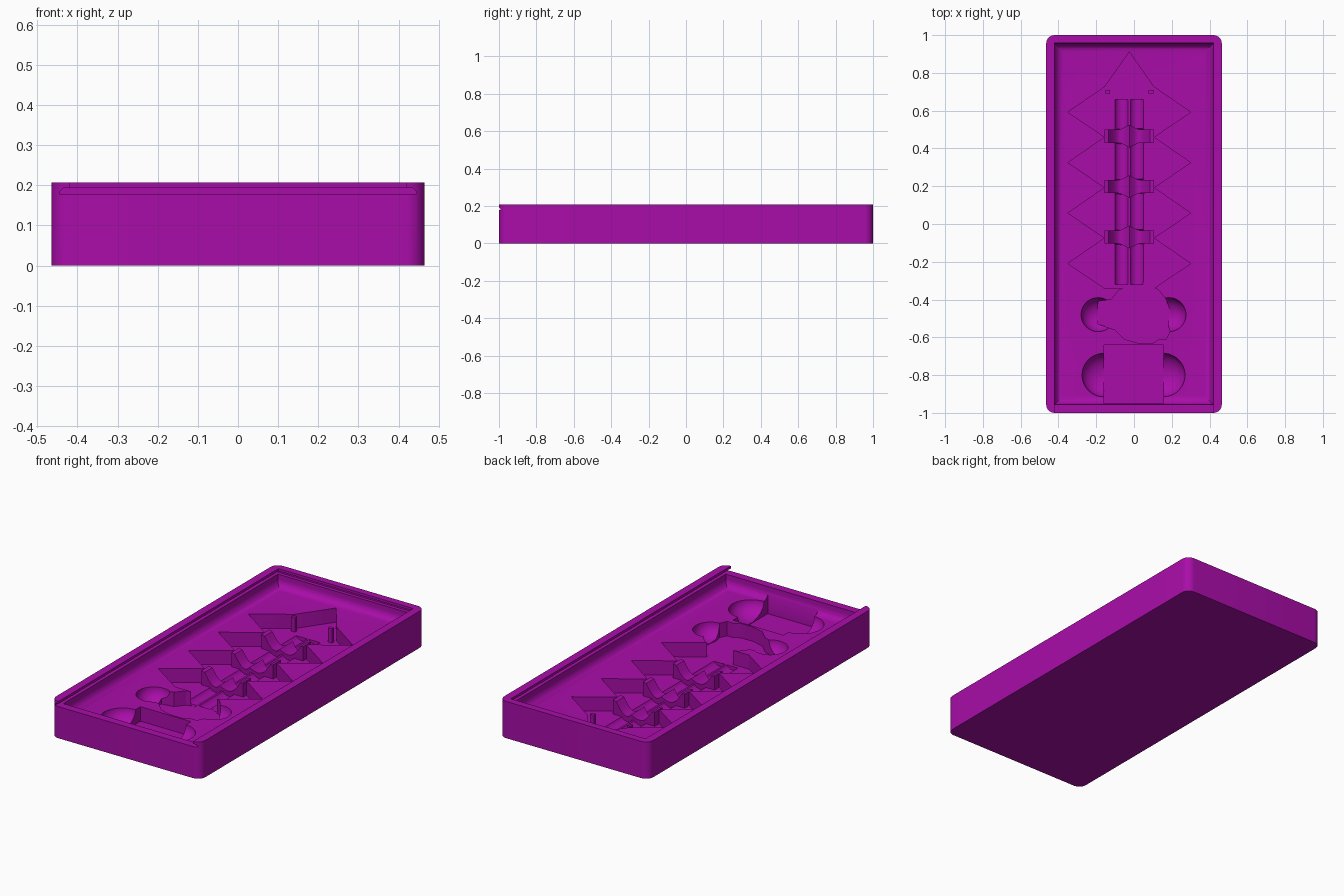
import bpy, bmesh
from math import sin, cos, pi, radians

if "Cube" in bpy.data.objects:
    bpy.data.objects.remove(bpy.data.objects["Cube"])

mat = bpy.data.materials.new("magenta plastic")
mat.use_nodes = True
colour = (0.40, 0.004, 0.40, 1)
mat.diffuse_color = colour
mat.node_tree.nodes["Principled BSDF"].inputs["Base Color"].default_value = colour

FLOOR, BED = 0.11, 0.03      # tray floor and bottom of the pockets
AXIS = -0.025                # centre line of the star pockets
PITCH = 0.267


def loft(name, rings):
    """Closed solid through equal-length rings of points."""
    bm = bmesh.new()
    loops = [[bm.verts.new(p) for p in ring] for ring in rings]
    n = len(loops[0])
    bm.faces.new(loops[0])
    bm.faces.new(loops[-1])
    for a, b in zip(loops, loops[1:]):
        for i in range(n):
            j = (i + 1) % n
            bm.faces.new((a[i], a[j], b[j], b[i]))
    bmesh.ops.recalc_face_normals(bm, faces=bm.faces)
    mesh = bpy.data.meshes.new(name)
    bm.to_mesh(mesh)
    bm.free()
    obj = bpy.data.objects.new(name, mesh)
    bpy.context.collection.objects.link(obj)
    mesh.materials.append(mat)
    return obj


def prism(name, outline, z0, z1):
    return loft(name, [[(x, y, z) for x, y in outline] for z in (z0, z1)])


def prism_y(name, outline, y0, y1):
    return loft(name, [[(x, y, z) for x, z in outline] for y in (y0, y1)])


def rect(x0, x1, y0, y1):
    return [(x0, y0), (x1, y0), (x1, y1), (x0, y1)]


def ellipsoid(x, y, r, depth):
    bpy.ops.mesh.primitive_uv_sphere_add(segments=48, ring_count=24, radius=r,
                                         location=(x, y, FLOOR))
    obj = bpy.context.object
    obj.scale.z = depth / r
    obj.data.materials.append(mat)
    return obj


def activate(obj):
    bpy.ops.object.select_all(action='DESELECT')
    obj.select_set(True)
    bpy.context.view_layer.objects.active = obj


def cut(cutter):
    mod = tray.modifiers.new("cut", 'BOOLEAN')
    mod.operation, mod.solver, mod.object = 'DIFFERENCE', 'EXACT', cutter
    activate(tray)
    bpy.ops.object.modifier_apply(modifier=mod.name)
    bpy.data.objects.remove(cutter)


# Tray body with rounded vertical corners
W, L, R = 0.465, 1.0, 0.045
outline = []
for k, (sx, sy) in enumerate([(1, 1), (-1, 1), (-1, -1), (1, -1)]):
    for i in range(9):
        a = (k + i / 8) * pi / 2
        outline.append((sx * (W - R) + R * cos(a), sy * (L - R) + R * sin(a)))
tray = prism("tray", outline, 0, 0.207)

# Main recess with a rounded foot around the floor
rings = []
for i in range(9):
    a = i / 8 * pi / 2
    inset = 0.045 * (1 - sin(a))
    z = FLOOR + 0.045 * (1 - cos(a))
    rings.append([(x, y, z) for x, y in
                  rect(-0.42 + inset, 0.42 - inset, -0.955 + inset, 0.955 - inset)])
rings.append([(x, y, 0.185) for x, y, z in rings[-1]])
cut(loft("recess", rings))

# Lid slide: undercut groove and the narrower opening above, open at the front
cut(prism_y("groove", [(-0.445, 0.178), (0.445, 0.178), (0.445, 0.184),
                       (0.435, 0.193), (-0.435, 0.193), (-0.445, 0.184)], -1.1, 0.975))
cut(prism("opening", rect(-0.42, 0.42, -1.1, 0.96), 0.183, 0.3))

# Star pockets: stacked side points with one point at the back
left, right = [], []
for row in range(4):
    y = 0.592 - row * PITCH
    for dx, dy in ((0.13, 0.134), (0.325, 0), (0.13, -0.132)):
        right.append((AXIS + dx, y + dy))
        left.append((AXIS - dx, y + dy))
cut(prism("star_pocket", [(AXIS, 0.91)] + right + left[::-1], BED, 0.15))

# Twin hollows running along the middle of the star pockets
for x in (AXIS - 0.04, AXIS + 0.04):
    ring = [(x + 0.04 * cos(i * pi / 16), 0.05 + 0.04 * sin(i * pi / 16)) for i in range(32)]
    cut(prism_y("hollow", ring, -0.32, 0.66))

# Bust-shaped pocket and its finger scoops
blob = [(-.19, -.41), (-.19, -.53), (-.10, -.56), (-.05, -.61), (.02, -.63), (.10, -.63),
        (.13, -.61), (.17, -.61), (.19, -.57), (.18, -.53), (.19, -.46), (.17, -.40),
        (.13, -.35), (.07, -.32), (.03, -.30), (-.02, -.33), (-.08, -.35), (-.12, -.40)]
cut(prism("shaped_pocket", blob, BED - 0.001, 0.15))
for x in (-0.19, 0.185):
    cut(ellipsoid(x, -0.48, 0.09, 0.078))

# Square pocket and its finger scoops
cut(prism("square_pocket", rect(-0.16, 0.155, -0.95, -0.64), BED - 0.002, 0.17))
for x in (-0.16, 0.155):
    cut(ellipsoid(x, -0.80, 0.115, 0.078))

activate(tray)
bpy.ops.object.shade_smooth_by_angle(angle=radians(30))

# Saddle dividers between the star pockets, with two dips and a raised post at each end
for row in range(3):
    y = 0.465 - row * PITCH
    top = []
    for side in (-1, 1):
        for i in range(13):
            t = i / 12
            end = t if side < 0 else 1 - t
            z = 0.105 - 0.035 * end - 0.045 * sin(pi * t)
            top.append((AXIS + 0.11 * (t - (side < 0)), z))
    top.pop(13)
    x0, x1 = AXIS - 0.13, AXIS + 0.13
    profile = [(x0, 0.006), (x0, FLOOR)] + top + [(x1, FLOOR), (x1, 0.006)]
    # waisted in plan: thicker at the centre ridge
    rings = [[(x, y + s * (0.035 + 0.025 * max(0, 1 - abs(x - AXIS) / 0.05)), z)
              for x, z in profile] for s in (-1, 1)]
    divider = loft("divider", rings)
    activate(divider)
    bpy.ops.object.shade_smooth_by_angle(angle=radians(30))

# Small locating posts beside the back point
for side in (-1, 1):
    x = AXIS + side * 0.115
    prism("post", rect(x - 0.012, x + 0.012, 0.69, 0.71), 0.02, FLOOR)
